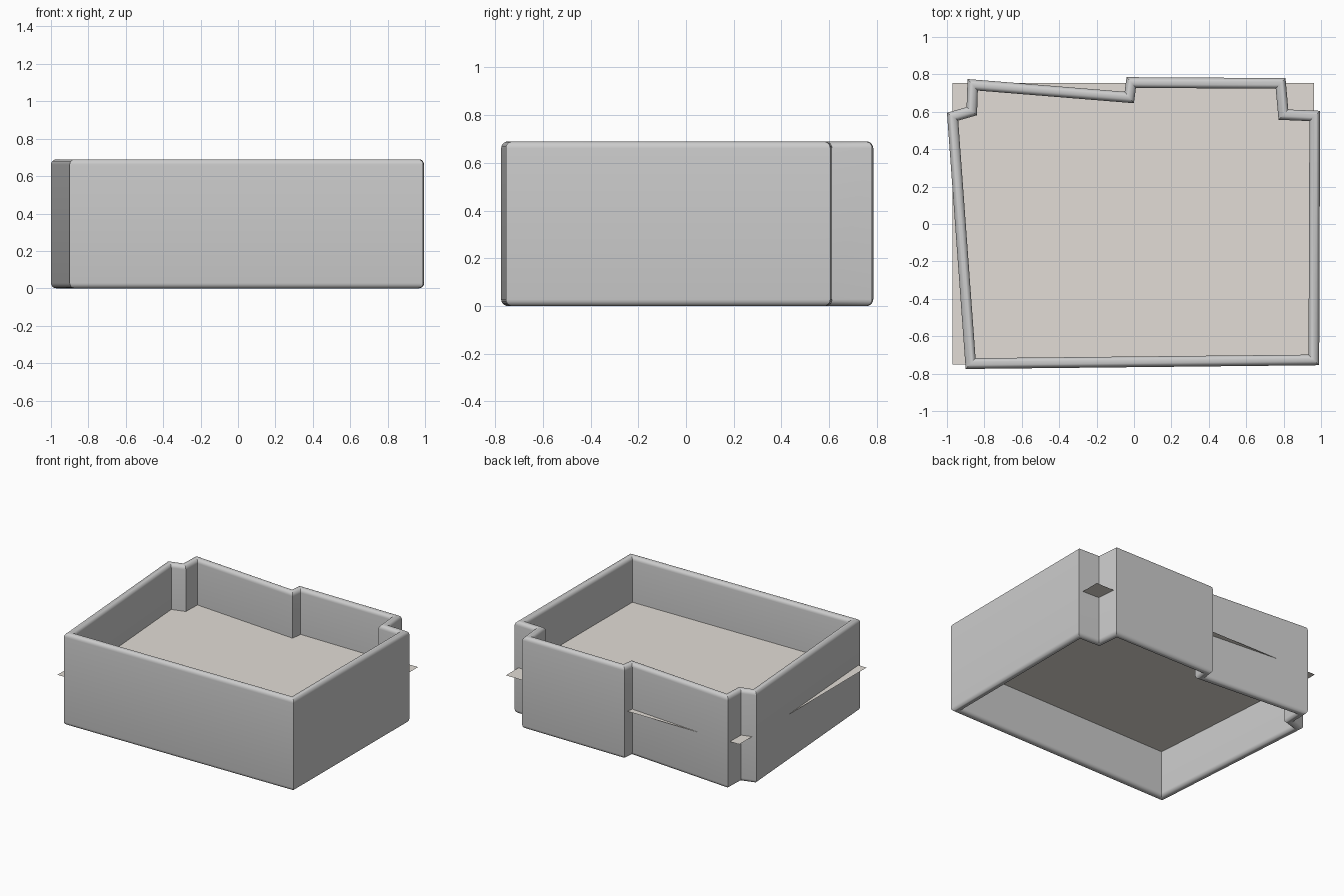
import bpy, bmesh, math
from mathutils import Vector

if "Cube" in bpy.data.objects:
    bpy.data.objects.remove(bpy.data.objects["Cube"])

HEIGHT, THICK, FLOOR_Z = 0.69, 0.057, 0.35

# Outer footprint of the wall, counter-clockwise
outline = [Vector(p) for p in [
    (-0.90, -0.775), (0.99, -0.755), (0.995, 0.605), (0.825, 0.612), (0.81, 0.78),
    (-0.04, 0.785), (-0.05, 0.707), (-0.89, 0.775), (-0.895, 0.625), (-1.0, 0.595)]]


def inset(points, dist):
    """Mitred inward offset of a counter-clockwise polygon."""
    result = []
    for i, p in enumerate(points):
        a = (p - points[i - 1]).normalized()
        b = (points[(i + 1) % len(points)] - p).normalized()
        na, nb = Vector((-a.y, a.x)), Vector((-b.y, b.x))
        result.append(p + (na + nb) * dist / (1 + na.dot(nb)))
    return result


def finish(bm, name):
    mesh = bpy.data.meshes.new(name)
    bmesh.ops.recalc_face_normals(bm, faces=bm.faces)
    bm.to_mesh(mesh)
    bm.free()
    obj = bpy.data.objects.new(name, mesh)
    bpy.context.collection.objects.link(obj)
    return obj


# Wall: stadium cross-section (round top and bottom rims) swept round the footprint
r = THICK / 2
STEPS = 10
section = []
for k in range(STEPS + 1):
    a = math.pi * k / STEPS
    section.append((r - r * math.cos(a), HEIGHT - r + r * math.sin(a)))
for k in range(STEPS + 1):
    a = math.pi * k / STEPS
    section.append((r + r * math.cos(a), r - r * math.sin(a)))

bm = bmesh.new()
rings = [[bm.verts.new((p.x, p.y, z)) for p in inset(outline, d)] for d, z in section]
n = len(outline)
for j, ring in enumerate(rings):
    prev = rings[j - 1]
    for i in range(n):
        k = (i + 1) % n
        bm.faces.new((prev[i], prev[k], ring[k], ring[i]))
wall = finish(bm, "wall")
bpy.context.view_layer.objects.active = wall
wall.select_set(True)
bpy.ops.object.shade_smooth_by_angle(angle=math.radians(30))

# Floor: thin flat sheet at mid height, poking out past the wall
bm = bmesh.new()
corners = [(-0.97, -0.75), (0.963, -0.75), (0.963, 0.755), (-0.97, 0.755)]
bm.faces.new([bm.verts.new((x, y, FLOOR_Z)) for x, y in corners])
floor = finish(bm, "floor_sheet")
mat = bpy.data.materials.new("pale_beige")
mat.diffuse_color = (0.76, 0.72, 0.67, 1)
mat.use_nodes = True
mat.node_tree.nodes["Principled BSDF"].inputs["Base Color"].default_value = mat.diffuse_color
floor.data.materials.append(mat)
